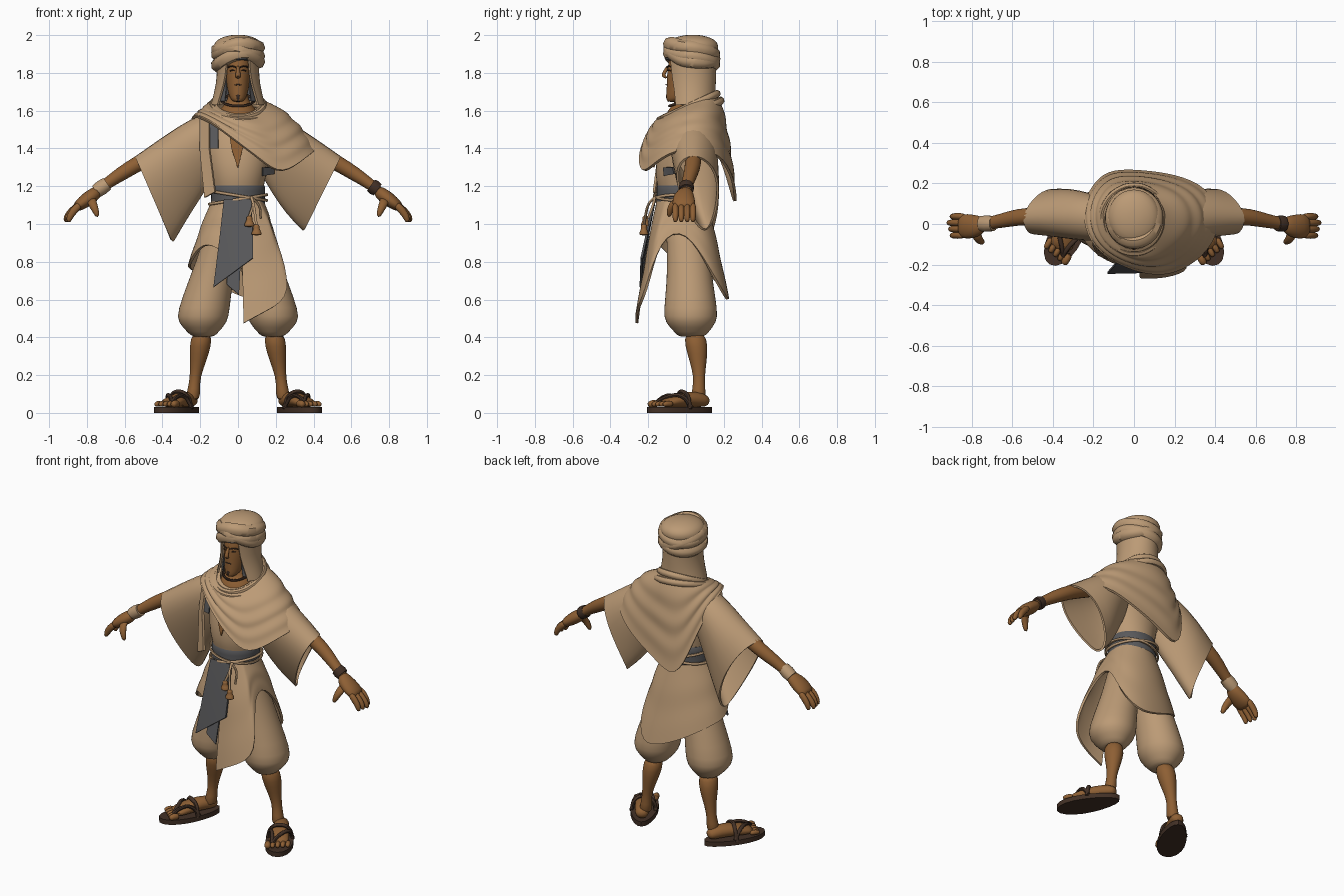
import bpy, bmesh
from math import sin, cos, pi, tau, atan2, radians
from mathutils import Vector

if "Cube" in bpy.data.objects:
    bpy.data.objects.remove(bpy.data.objects["Cube"])


def material(name, r, g, b):
    m = bpy.data.materials.new(name)
    m.diffuse_color = (r, g, b, 1)
    m.use_nodes = True
    m.node_tree.nodes["Principled BSDF"].inputs["Base Color"].default_value = (r, g, b, 1)
    return m


CLOTH = material("tan cloth", .50, .325, .18)
SKIN = material("brown skin", .27, .115, .034)
GREY = material("grey cloth", .10, .10, .105)
LEATHER = material("dark leather", .055, .030, .019)
HAIR = material("dark hair", .04, .022, .014)
WOOD = material("tassel brown", .31, .14, .045)
made = []


def finish(ob, mat):
    ob.data.materials.append(mat)
    bpy.context.collection.objects.link(ob)
    made.append(ob)
    return ob


def loft(name, rows, mat, closed=True, caps=True, smooth=1, thick=0):
    """Skin rows of points; closed rows make tubes, open rows make sheets."""
    bm = bmesh.new()
    vs = [[bm.verts.new(p) for p in row] for row in rows]
    n = len(rows[0])
    for a, b in zip(vs, vs[1:]):
        for i in range(n if closed else n - 1):
            j = (i + 1) % n
            bm.faces.new((a[i], a[j], b[j], b[i]))
    if closed and caps:
        bm.faces.new(vs[0])
        bm.faces.new(vs[-1])
    bmesh.ops.recalc_face_normals(bm, faces=bm.faces)
    me = bpy.data.meshes.new(name)
    bm.to_mesh(me)
    bm.free()
    ob = bpy.data.objects.new(name, me)
    if smooth:
        sub = ob.modifiers.new("smooth", 'SUBSURF')
        sub.levels = sub.render_levels = smooth
        sub.boundary_smooth = 'PRESERVE_CORNERS'
    if thick:
        sol = ob.modifiers.new("thickness", 'SOLIDIFY')
        sol.thickness, sol.offset = thick, 0
    return finish(ob, mat)


def ellipse(z, x, y, rx, ry, n=20, start=0, sweep=tau):
    m = n if sweep == tau else n - 1
    return [(x + rx * cos(start + sweep * i / m), y + ry * sin(start + sweep * i / m), z) for i in range(n)]


def open_ring(z, rx, ry, gap):
    """Ring around the head, open at the face by the gap angle on each side."""
    return ellipse(z, 0, .03, rx, ry, 18, gap - pi / 2, tau - 2 * gap)


def stack(name, rings, mat, **kw):
    return loft(name, [ellipse(*r) for r in rings], mat, **kw)


def tube(name, path, mat, side=(0, 1, 0), n=10, smooth=1):
    """Limb along (point, half thickness, half width) steps; side is the width axis."""
    pts, side, rows = [Vector(p) for p, a, b in path], Vector(side).normalized(), []
    for i, (p, a, b) in enumerate(path):
        t = (pts[min(i + 1, len(pts) - 1)] - pts[max(i - 1, 0)]).normalized()
        up = t.cross(side).normalized()
        rows.append([pts[i] + up * a * cos(tau * k / n) + side * b * sin(tau * k / n) for k in range(n)])
    return loft(name, rows, mat, smooth=smooth)


def cord(name, pts, r, mat, cyclic=False):
    cu = bpy.data.curves.new(name, 'CURVE')
    cu.dimensions, cu.bevel_depth, cu.bevel_resolution = '3D', r, 2
    cu.resolution_u, cu.use_fill_caps = 4, True
    sp = cu.splines.new('BEZIER')
    sp.bezier_points.add(len(pts) - 1)
    for bp, p in zip(sp.bezier_points, pts):
        bp.co = p
        bp.handle_left_type = bp.handle_right_type = 'AUTO'
    sp.use_cyclic_u = cyclic
    return finish(bpy.data.objects.new(name, cu), mat)


def circuit(n):
    return [tau * i / n for i in range(n)]


def panel(name, left, right, mat, cols=5, thick=.008):
    rows = [[Vector(a).lerp(Vector(b), i / (cols - 1)) for i in range(cols)] for a, b in zip(left, right)]
    return loft(name, rows, mat, closed=False, smooth=0, thick=thick)


def drape(name, hem, top, steps, power, fold, closed):
    """Cloth from a top ring down to a hem, with soft folds between."""
    rows = []
    for k in range(steps + 1):
        t, row = k / steps, []
        for x, y, z in hem:
            a = atan2(y - .03, x)
            p, h = Vector(top(a)), Vector((x, y, z))
            q = p.lerp(h, t ** power)
            q.z = p.z + (z - p.z) * t
            out = fold * (-1) ** k * sin(pi * t)
            row.append(q + Vector((cos(a), sin(a), 0)) * out)
        rows.append(row)
    return loft(name, rows, CLOTH, closed=closed, caps=False, smooth=2, thick=.014)


# head and neck
stack("neck", [(1.54, 0, 0, .12, .115), (1.58, 0, 0, .11, .108), (1.61, 0, 0, .095, .09), (1.635, 0, 0, .07, .068),
               (1.66, 0, 0, .055, .055), (1.73, 0, 0, .05, .05)], SKIN)
stack("head", [(1.645, 0, -.075, .024, .025), (1.665, 0, -.055, .043, .05), (1.70, 0, -.03, .055, .074),
               (1.76, 0, -.015, .065, .087), (1.82, 0, -.01, .07, .09), (1.88, 0, 0, .07, .09), (1.92, 0, 0, .05, .06)], SKIN)
tube("nose", [((0, -.094, 1.84), .006, .008), ((0, -.112, 1.805), .012, .011),
              ((0, -.124, 1.785), .013, .017), ((0, -.1, 1.772), .006, .012)], SKIN, side=(1, 0, 0))
cord("mouth", [(-.018, -.098, 1.735), (0, -.105, 1.738), (.018, -.098, 1.735)], .003, LEATHER)
tube("chin_beard", [((0, -.1, 1.69), .006, .009), ((0, -.1, 1.67), .008, .013), ((0, -.09, 1.645), .006, .008)], HAIR, side=(1, 0, 0))
for s, label in ((1, "left"), (-1, "right")):
    cord(label + "_eyebrow", [(s * .012, -.1, 1.83), (s * .035, -.092, 1.836), (s * .054, -.071, 1.828)], .004, HAIR)
    cord(label + "_eye", [(s * .02, -.095, 1.812), (s * .03, -.091, 1.814), (s * .042, -.083, 1.811)], .0035, HAIR)
cord("necklace", [(.085 * cos(a), .088 * sin(a), 1.655 + .03 * sin(a)) for a in circuit(12)], .007, LEATHER, True)

# hood, lining and turban
loft("hood", [open_ring(*r) for r in ((1.63, .14, .125, .85), (1.7, .12, .122, .78), (1.78, .106, .124, .62), (1.89, .108, .13, .55))],
     CLOTH, closed=False, thick=.012)
loft("hood_lining", [open_ring(*r) for r in ((1.65, .118, .1, .62), (1.71, .105, .102, .62), (1.76, .095, .1, .7), (1.8, .09, .095, .85))],
     GREY, closed=False, thick=.006)
cord("headband", [(.074 * cos(a), .1 * sin(a), 1.868 - .012 * sin(a)) for a in circuit(12)], .012, GREY, True)
stack("turban_crown", [(1.89, 0, .03, .115, .125), (1.91, 0, .03, .13, .138), (1.945, 0, .033, .134, .143),
                       (1.976, 0, .035, .114, .122), (1.994, 0, .035, .07, .075), (2.002, 0, .035, .025, .025)], CLOTH)
for i, tilt in enumerate((.024, -.03, .018)):
    cord("turban_wrap_%d" % (i + 1), [(.107 * cos(a), .03 + .115 * sin(a), 1.866 + .025 * i + tilt * cos(a)
         + (.036 * sin(a) ** 2 if sin(a) < 0 else -.018 * sin(a))) for a in circuit(16)], .037, CLOTH, True)

# cape, long at the back and over the left arm
cape_hem = [(0, -.23, 1.43), (.12, -.25, 1.34), (.23, -.23, 1.25), (.37, -.13, 1.36), (.435, .03, 1.41),
            (.36, .18, 1.37), (.2, .24, 1.26), (.04, .26, 1.18), (-.11, .265, 1.07), (-.19, .21, 1.3),
            (-.25, .1, 1.54), (-.24, -.05, 1.58), (-.15, -.16, 1.545)]
drape("cape", cape_hem, lambda a: (.12 * cos(a), .025 + .13 * sin(a), 1.64 + .065 * sin(a)), 8, .54, .012, True)
for i in (0, 1):
    cord("cape_collar_fold_%d" % (i + 1), [((.135 + .02 * i) * cos(a), .022 + (.142 + .02 * i) * sin(a),
         1.625 - .025 * i + (.065 - .012 * i) * sin(a) - .012 * i * cos(a)) for a in circuit(12)], .02, CLOTH, True)

# tunic, chest opening and lapel
stack("tunic", [(1.1, 0, -.02, .13, .12), (1.19, 0, -.02, .135, .125), (1.25, 0, -.03, .15, .14), (1.4, 0, -.02, .18, .13),
                (1.54, 0, .02, .17, .11), (1.6, 0, .025, .1, .08)], CLOTH)
panel("bare_chest", [(-.045, -.141, 1.47), (-.035, -.156, 1.4), (-.003, -.17, 1.3)],
      [(.045, -.141, 1.47), (.025, -.156, 1.4), (.002, -.17, 1.3)], SKIN, cols=3)
panel("right_undershirt", [(-.15, -.105, 1.53), (-.15, -.13, 1.4)], [(-.105, -.118, 1.53), (-.105, -.143, 1.4)], GREY)
panel("left_undershirt", [(.13, -.12, 1.3), (.13, -.115, 1.255)], [(.19, -.07, 1.3), (.19, -.06, 1.265)], GREY)
panel("lapel", [(-.2, -.06, 1.58), (-.2, -.1, 1.4), (-.175, -.15, 1.14)],
      [(-.15, -.1, 1.57), (-.15, -.14, 1.4), (-.12, -.17, 1.17)], CLOTH, thick=.014)

# skirt with long front and back flaps
skirt_hem = [(.03, -.26, .475), (.15, -.265, .54), (.3, -.215, .62), (.19, -.14, .93), (.18, 0, .98), (.23, .13, .75),
             (.16, .23, .575), (0, .22, .62), (-.14, .18, .69), (-.26, .07, .765), (-.265, -.06, .78),
             (-.18, -.15, .92), (-.08, -.2, .85), (0, -.2, .82)]
drape("skirt", skirt_hem, lambda a: (.135 * cos(a), -.02 + .128 * sin(a), 1.13), 5, .85, .004, False)

# waist sash, hanging tail, rope and tassels
stack("sash_belt", [(1.09, 0, -.02, .142, .135), (1.1, 0, -.02, .147, .14), (1.15, 0, -.02, .143, .136),
                    (1.2, 0, -.02, .147, .14), (1.22, 0, -.02, .14, .13)], GREY)
panel("sash_tail", [(-.075, -.165, 1.13), (-.095, -.2, .95), (-.13, -.24, .665)],
      [(.07, -.165, 1.13), (.078, -.2, .98), (.08, -.235, .82)], GREY, thick=.012)
panel("sash_tail_under", [(-.05, -.155, 1.1), (-.06, -.23, .68)], [(.03, -.155, 1.1), (.005, -.23, .625)], GREY, thick=.01)
for k in (0, 1):
    cord("rope_%d" % (k + 1), [(.152 * cos(a), -.02 + .147 * sin(a), 1.13 + .02 * k + (.5 - k) * .05 * cos(a))
         for a in circuit(14)], .008, CLOTH, True)
for k, (x, z) in enumerate(((.06, 1.0), (.098, .955))):
    y = -.215 - .008 * k
    cord("tassel_cord_%d" % (k + 1), [(.07, -.165, 1.14), (.08, -.195, 1.11), (x, y, z + .04)], .007, CLOTH)
    stack("tassel_%d" % (k + 1), [(z + .045, x, y, .01, .01, 10), (z + .033, x, y, .019, .019, 10),
          (z + .02, x, y, .014, .014, 10), (z - .005, x, y, .033, .028, 10), (z - .016, x, y, .026, .024, 10)], WOOD)
cord("rope_end", [(.07, -.165, 1.14), (.11, -.175, 1.1), (.12, -.2, 1.03)], .007, CLOTH)

# arms, legs and their clothing, once for each side
for s, label in ((1, "left"), (-1, "right")):
    def limb(name, path, mat, **kw):
        tube(label + "_" + name, [((s * x, y, z), a, b) for (x, y, z), a, b in path], mat, **kw)

    sleeve, tip = [], .935 + s * .03
    for top, bot, depth, slant in (((.12, .02, 1.6), (.13, .02, 1.26), .09, 0), ((.24, .03, 1.565), (.18, .04, 1.17), .11, 0),
                                   ((.4, .045, 1.46), (.26, .07, 1.05), .112, .03), ((.545, .04, 1.36), (.35, .1, tip), .1, .06)):
        t, b = Vector(top), Vector(bot)
        ring = [(t + b) / 2 + (t - b) / 2 * cos(a) + Vector((-slant * max(0, sin(a)), depth * sin(a) * (1 + .4 * cos(a)), 0))
                for a in circuit(16)]
        sleeve.append([(s * p.x, p.y, p.z) for p in ring])
    loft(label + "_sleeve", sleeve, CLOTH, caps=False, thick=.012)

    limb("arm", [((.2, .02, 1.5), .06, .06), ((.4, .035, 1.39), .052, .05), ((.53, .04, 1.32), .043, .045),
                 ((.62, .025, 1.265), .041, .042), ((.7, .005, 1.21), .03, .032), ((.76, 0, 1.165), .03, .038)], SKIN)
    limb("palm", [((.73, 0, 1.185), .028, .032), ((.77, -.012, 1.15), .042, .058), ((.82, -.012, 1.115), .038, .066),
                  ((.865, -.01, 1.08), .026, .062)], SKIN)
    for k in range(4):
        y, d = -.056 + .031 * k, .008 * (k % 3)
        limb("finger_%d" % (k + 1), [((.83, y, 1.11), .021, .018), ((.872 + d / 2, y, 1.07), .023, .019),
             ((.893 + d, y, 1.035), .019, .017), ((.898 + d, y, 1.008), .011, .011)], SKIN, n=8)
    limb("thumb", [((.78, -.03, 1.14), .03, .03), ((.772, -.068, 1.11), .026, .024),
                   ((.755, -.085, 1.075), .021, .02), ((.742, -.09, 1.035), .011, .011)], SKIN, n=8)
    w = .018 if s > 0 else .03
    limb("wristband", [((.722 - w, .002, 1.193 + w * .7), .036, .037), ((.722, .002, 1.193), .04, .041),
                       ((.722 + w, .002, 1.193 - w * .7), .036, .038)], LEATHER if s > 0 else CLOTH, smooth=0, n=14)

    stack(label + "_trouser_leg", [(z, s * x, y, rx, ry) for z, x, y, rx, ry in (
        (1.1, .05, -.02, .08, .1), (.9, .09, .01, .098, .11), (.7, .145, .02, .118, .122), (.54, .183, .025, .14, .145),
        (.48, .188, .025, .134, .14), (.425, .185, .03, .08, .088), (.4, .185, .03, .058, .07))], CLOTH)
    stack(label + "_shin", [(z, s * x, y, r, r * 1.05, 14) for z, x, y, r in (
        (.43, .19, .045, .055), (.35, .2, .056, .059), (.28, .21, .064, .045), (.19, .227, .07, .028),
        (.13, .233, .068, .033), (.06, .242, .064, .042))], SKIN)

    # foot frame: f runs heel to toe, c runs across
    def at(f, c, z):
        return (s * (.23 + .18 * f + .87 * c), .125 - .315 * f + .5 * c, z)
    across = (s * .87, .5, 0)
    tube(label + "_foot", [(at(f, 0, z), a, b) for f, z, a, b in (
        (.02, .058, .024, .03), (.12, .068, .04, .045), (.35, .075, .045, .05), (.58, .062, .036, .062), (.82, .048, .021, .066))], SKIN, side=across)
    for k in range(5):
        c, f = -.059 + .029 * k, .94 - .016 * k
        r = .021 if k == 0 else .016
        tube(label + "_toe_%d" % (k + 1), [(at(f - .18, c, .047), r, r), (at(f - .06, c, .05), r * 1.1, r),
             (at(f, c, .042), r * .7, r * .8)], SKIN, side=across, n=8)
    outline = [(.5 + .53 * cos(a), sin(a) * (.08 + .014 * cos(a))) for a in circuit(20)]
    loft(label + "_sandal_sole", [[at(f, c, z) for f, c in outline] for z in (0, .03)], LEATHER, smooth=0)
    for c in (-1, 1):
        cord(label + "_thong_%d" % (c + 2), [at(.84, -.036, .055), at(.72, -.02 + c * .018, .083),
             at(.55, c * .051, .088), at(.42, c * .072, .03)], .011, LEATHER)
    cord(label + "_instep_strap", [at(.45, -.073, .02), at(.45, -.049, .09), at(.47, 0, .112),
         at(.45, .049, .09), at(.45, .073, .02)], .012, LEATHER)

# bake modifiers and shade smoothly with crisp edges
bpy.ops.object.select_all(action='DESELECT')
for ob in made:
    ob.select_set(True)
bpy.context.view_layer.objects.active = made[0]
bpy.ops.object.convert(target='MESH')
bpy.ops.object.shade_smooth_by_angle(angle=radians(45))
